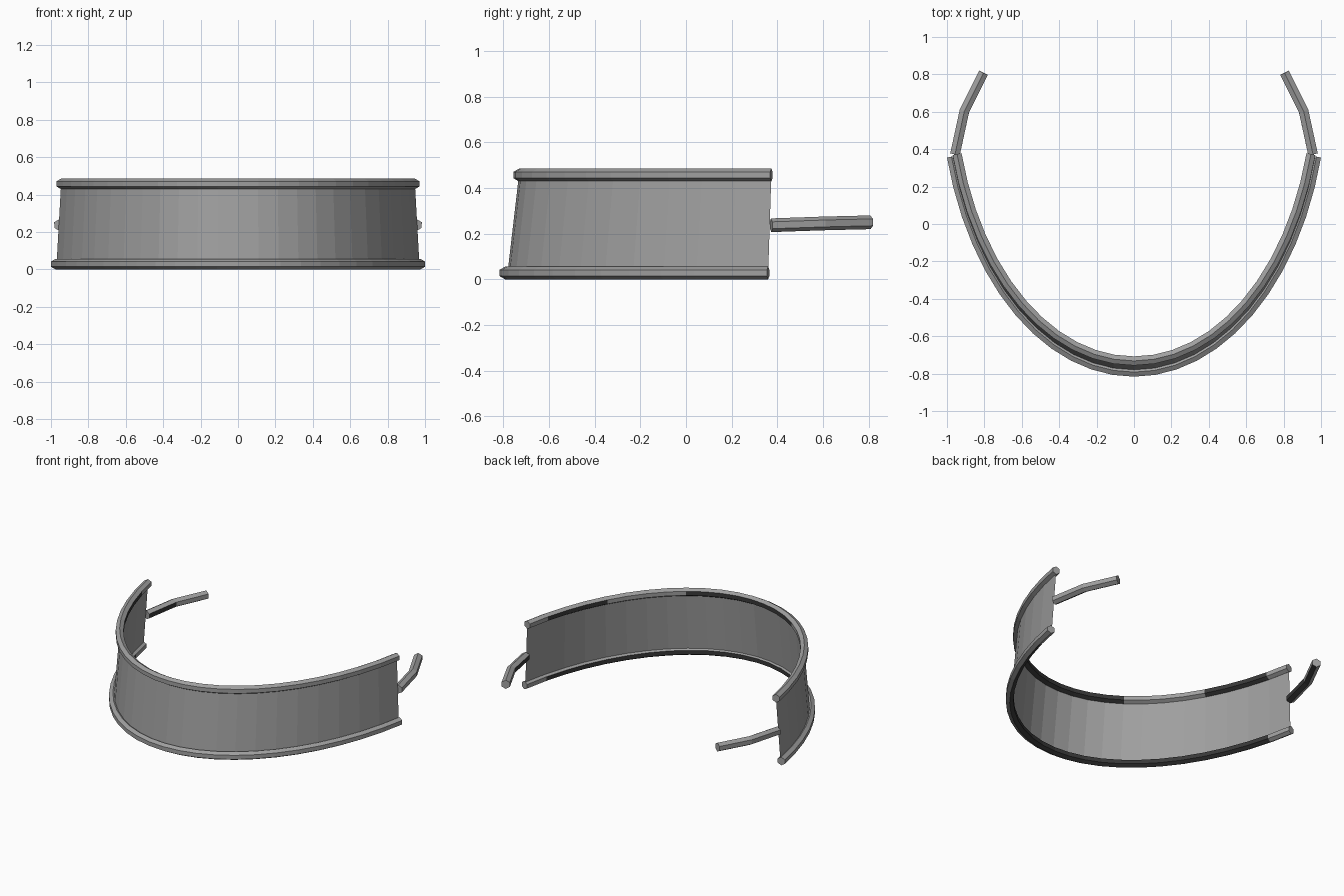
import bpy, bmesh, math
from mathutils import Vector

cube = bpy.data.objects.get("Cube")
if cube:
    bpy.data.objects.remove(cube, do_unlink=True)


def material(name, value):
    mat = bpy.data.materials.new(name)
    mat.use_nodes = True
    colour = (value, value, value, 1)
    mat.diffuse_color = colour
    mat.node_tree.nodes["Principled BSDF"].inputs["Base Color"].default_value = colour
    return mat


MATERIALS = [material("mid_grey", 0.35), material("near_black", 0.04)]
SEGMENTS = 24
SIDES = 6
LOWER_INNER, INNER = 3, 4  # sides of a bar that face the hollow
UP = Vector((0, 0, 1))


def finish(name, bm):
    bmesh.ops.recalc_face_normals(bm, faces=bm.faces)
    mesh = bpy.data.meshes.new(name)
    bm.to_mesh(mesh)
    bm.free()
    for mat in MATERIALS:
        mesh.materials.append(mat)
    obj = bpy.data.objects.new(name, mesh)
    bpy.context.collection.objects.link(obj)


def arc(half_width, front, back, z):
    """Open front arc: part of an ellipse whose ends still lean outward."""
    end = math.radians(75.2)
    depth = (back - front) / (1 - math.cos(end))
    width = half_width / math.sin(end)
    points = []
    for i in range(SEGMENTS + 1):
        t = end * (2 * i / SEGMENTS - 1)
        points.append(Vector((width * math.sin(t),
                              front + depth * (1 - math.cos(t)), z)))
    return points


def tube(name, path, radius, is_dark):
    """Six-sided capped bar with a ridge on top; is_dark picks black faces."""
    bm = bmesh.new()
    rings = []
    for i, p in enumerate(path):
        tangent = (path[min(i + 1, len(path) - 1)] - path[max(i - 1, 0)]).normalized()
        side = tangent.cross(UP).normalized()
        top = side.cross(tangent)
        ring = []
        for k in range(SIDES):
            a = math.tau * k / SIDES
            ring.append(bm.verts.new(p + radius * (top * math.cos(a) + side * math.sin(a))))
        rings.append(ring)
    for i, (a, b) in enumerate(zip(rings, rings[1:])):
        middle = (path[i] + path[i + 1]) / 2
        for k in range(SIDES):
            n = (k + 1) % SIDES
            face = bm.faces.new((a[k], a[n], b[n], b[k]))
            face.material_index = int(is_dark(k, middle))
    bm.faces.new(rings[0])
    bm.faces.new(rings[-1])
    finish(name, bm)


def lower_dark(side, p):
    return side in (LOWER_INNER, INNER) and abs(p.x) < 0.93


def upper_dark(side, p):
    return side in (LOWER_INNER, INNER) and (abs(p.x) < 0.46 or 0.75 < abs(p.x) < 0.92)


def arm_dark(side, p):
    return side == LOWER_INNER or (side == INNER and p.y < 0.6)


# Rims along both edges
upper = arc(0.946, -0.732, 0.374, 0.457)
tube("lower_rim", arc(0.976, -0.792, 0.36, 0.028), 0.028, lower_dark)
tube("upper_rim", upper, 0.028, upper_dark)

# Curved band between the rims
bm = bmesh.new()
low = [bm.verts.new(p) for p in arc(0.97, -0.782, 0.36, 0.028)]
high = [bm.verts.new(p) for p in upper]
for i in range(SEGMENTS):
    bm.faces.new((low[i], low[i + 1], high[i + 1], high[i]))
finish("curved_band", bm)

# Bent arms reaching back from each end, each path run so its outside matches
for name, s in (("left_arm", 1), ("right_arm", -1)):
    path = [Vector((s * 0.957, 0.373, 0.237)),
            Vector((s * 0.907, 0.603, 0.245)),
            Vector((s * 0.805, 0.808, 0.25))]
    tube(name, path[::s], 0.03, arm_dark)
